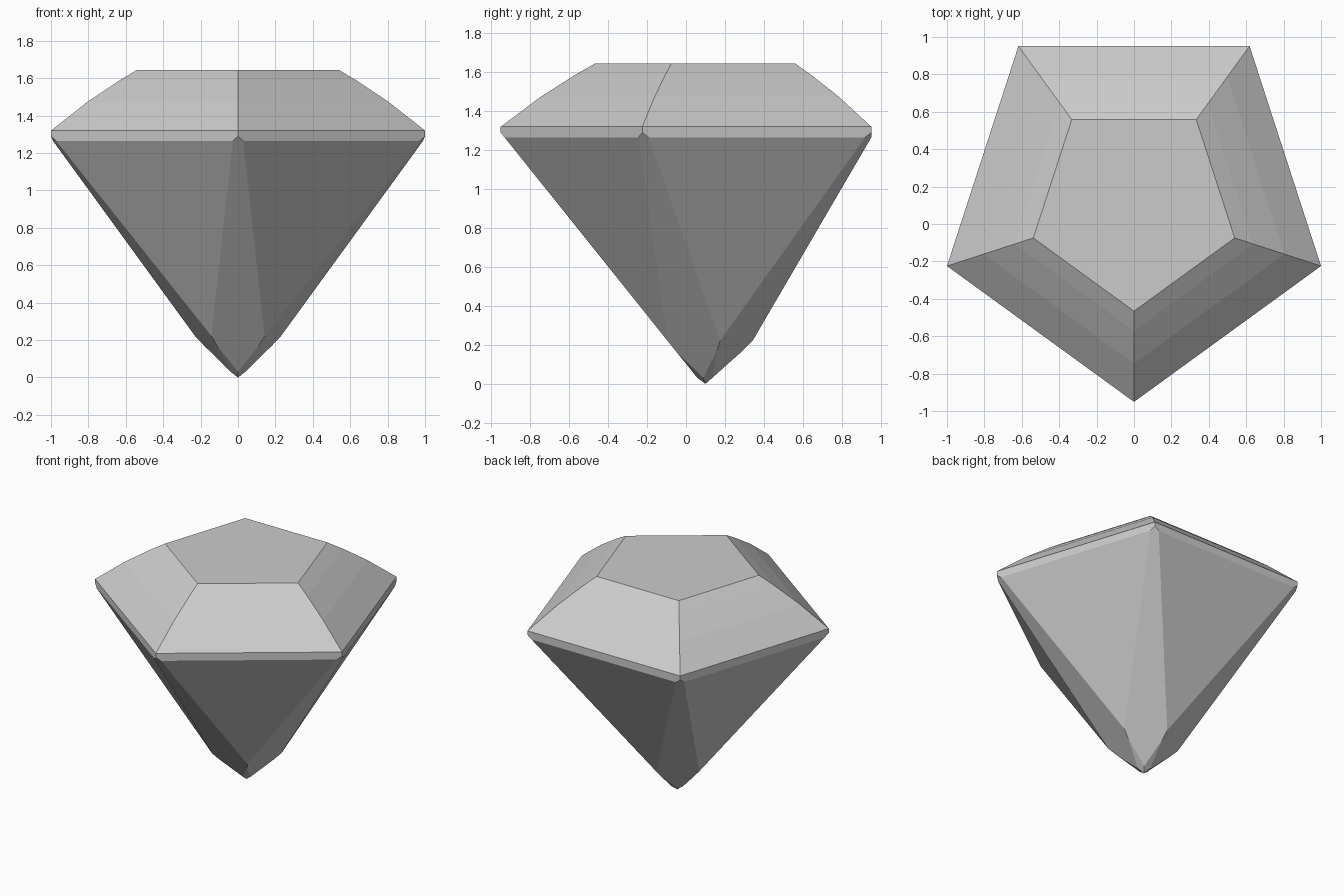
import bpy
import bmesh
from math import sin, cos, pi
from mathutils import Vector

if "Cube" in bpy.data.objects:
    bpy.data.objects.remove(bpy.data.objects["Cube"], do_unlink=True)

SIDES = 5
RADIUS = 1 / sin(2 * pi / SIDES)
APOTHEM = RADIUS * cos(pi / SIDES)
CENTRE_Y = (RADIUS - APOTHEM) / 2
HEIGHT = 1.645

stone_grey = bpy.data.materials.new("stone_grey")
stone_grey.use_nodes = True
stone_grey.diffuse_color = (0.6, 0.6, 0.6, 1)
stone_grey.node_tree.nodes["Principled BSDF"].inputs["Base Color"].default_value = (0.6, 0.6, 0.6, 1)


def grind(bm, start, low, high):
    """Grind one facet per side through two (radius, height) profile points."""
    for i in range(SIDES):
        a = -pi / 2 + start + 2 * pi * i / SIDES
        out = Vector((cos(a), sin(a), 0))
        dr, dz = high[0] - low[0], high[1] - low[1]
        normal = (out * dz - Vector((0, 0, dr))).normalized()
        point = out * low[0] + Vector((0, 0, low[1]))
        bmesh.ops.bisect_plane(bm, geom=bm.verts[:] + bm.edges[:] + bm.faces[:], dist=1e-5,
                               plane_co=point, plane_no=normal, clear_outer=True)
        rim = [e for e in bm.edges if e.is_boundary]
        if rim:
            bmesh.ops.holes_fill(bm, edges=rim, sides=0)


# Rough pentagonal block, one corner to the front
bm = bmesh.new()
base = [bm.verts.new((RADIUS * sin(2 * pi * i / SIDES), -RADIUS * cos(2 * pi * i / SIDES), -0.3))
        for i in range(SIDES)]
bottom = bm.faces.new(base)
grown = bmesh.ops.extrude_face_region(bm, geom=[bottom], use_keep_orig=True)
bmesh.ops.translate(bm, vec=(0, 0, HEIGHT + 0.3),
                    verts=[v for v in grown["geom"] if isinstance(v, bmesh.types.BMVert)])
bmesh.ops.recalc_face_normals(bm, faces=bm.faces[:])

# Crown: three gently bowed facets above each girdle side
side = pi / SIDES
crown = [(APOTHEM, 1.32), (0.685, 1.473), (0.543, 1.585), (0.458, HEIGHT)]
for low, high in zip(crown, crown[1:]):
    grind(bm, side, low, high)

# Pavilion: wide side facets, slim corner kites, small culet facets
grind(bm, side, (0.235, 0.21), (APOTHEM, 1.265))
grind(bm, 0, (0.05, 0.04), (RADIUS, 1.29))
grind(bm, side, (0, 0), (0.235, 0.21))

bmesh.ops.remove_doubles(bm, verts=bm.verts[:], dist=1e-4)
bmesh.ops.recalc_face_normals(bm, faces=bm.faces[:])
bmesh.ops.translate(bm, vec=(0, CENTRE_Y, 0), verts=bm.verts[:])

mesh = bpy.data.meshes.new("cut_gem")
bm.to_mesh(mesh)
bm.free()
mesh.materials.append(stone_grey)
gem = bpy.data.objects.new("cut_gem", mesh)
bpy.context.collection.objects.link(gem)
